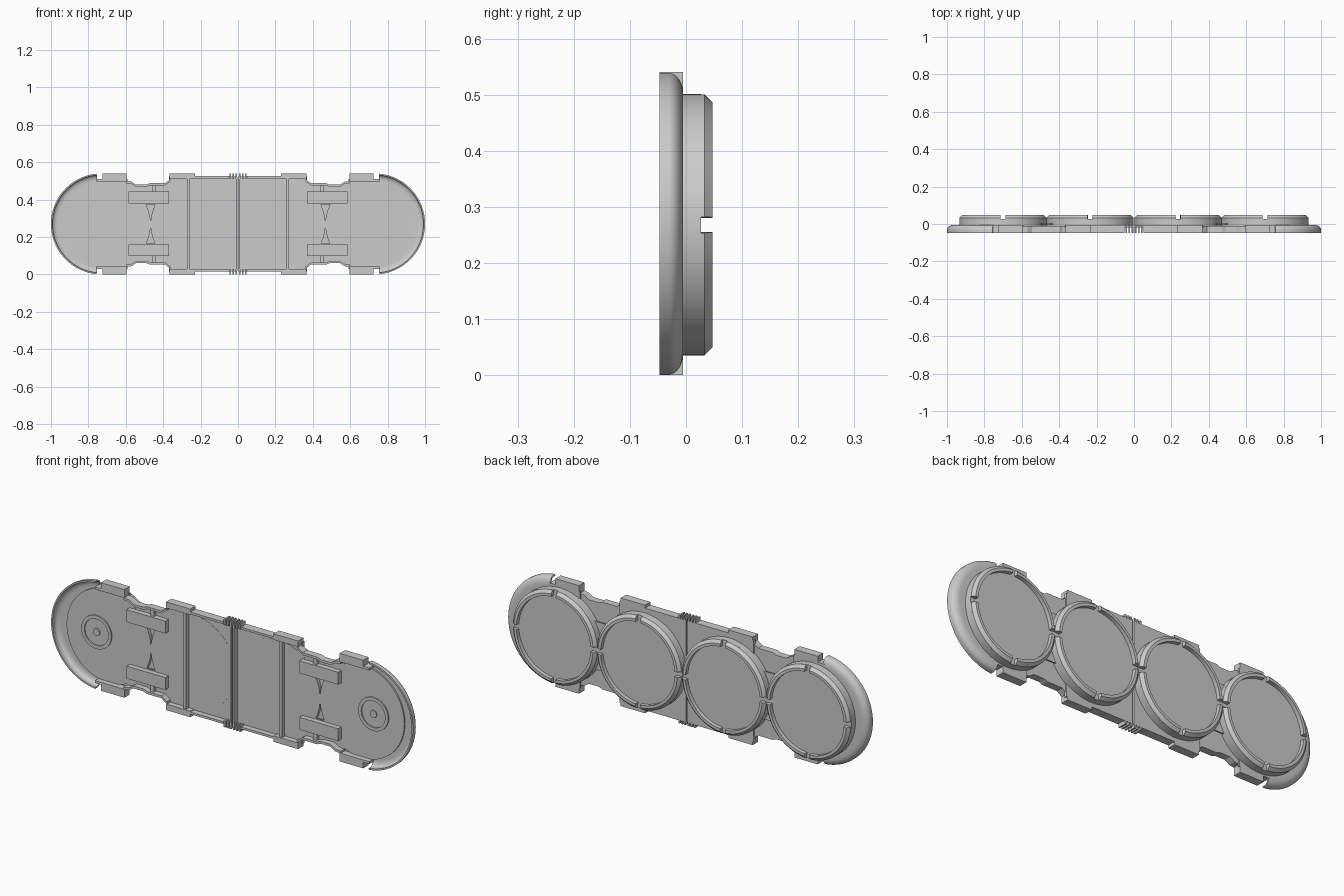
import bpy, bmesh
from math import cos, sin, pi, radians, asin

if "Cube" in bpy.data.objects:
    bpy.data.objects.remove(bpy.data.objects["Cube"])

CZ = 0.268          # height of the centre line
F, B = -0.047, -0.005   # front and back of the tray walls


def finish(name, bm, smooth=True):
    bmesh.ops.remove_doubles(bm, verts=bm.verts, dist=1e-6)
    bmesh.ops.recalc_face_normals(bm, faces=bm.faces)
    me = bpy.data.meshes.new(name)
    bm.to_mesh(me)
    bm.free()
    ob = bpy.data.objects.new(name, me)
    bpy.context.collection.objects.link(ob)
    if smooth:
        bpy.ops.object.select_all(action='DESELECT')
        ob.select_set(True)
        bpy.context.view_layer.objects.active = ob
        bpy.ops.object.shade_smooth_by_angle(angle=radians(30))
    return ob


def sweep(name, cx, cz, profile, a0=0, a1=360, n=72):
    """Turn a closed (radius, y) profile about the y direction."""
    bm = bmesh.new()
    full = abs(a1 - a0) >= 360
    rings = []
    for i in range(n if full else n + 1):
        a = radians(a0 + (a1 - a0) * i / n)
        rings.append([bm.verts.new((cx + r * cos(a), y, cz + r * sin(a))) for r, y in profile])
    m = len(profile)
    for i in range(n):
        p, q = rings[i], rings[(i + 1) % len(rings)]
        for j in range(m):
            k = (j + 1) % m
            if profile[j][0] == 0 and profile[k][0] == 0:
                continue
            if profile[j][0] == 0:
                bm.faces.new((p[j], p[k], q[k]))
            elif profile[k][0] == 0:
                bm.faces.new((p[j], p[k], q[j]))
            else:
                bm.faces.new((p[j], p[k], q[k], q[j]))
    if not full:
        bm.faces.new(rings[0])
        bm.faces.new(rings[-1][::-1])
    return finish(name, bm)


def prism(name, pts, y0, y1):
    """Extrude an (x, z) outline from y0 to y1."""
    bm = bmesh.new()
    a = [bm.verts.new((x, y0, z)) for x, z in pts]
    b = [bm.verts.new((x, y1, z)) for x, z in pts]
    bm.faces.new(a)
    bm.faces.new(b[::-1])
    for i in range(len(pts)):
        j = (i + 1) % len(pts)
        bm.faces.new((a[i], b[i], b[j], a[j]))
    return finish(name, bm, False)


def box(name, x0, x1, y0, y1, z0, z1):
    return prism(name, [(x0, z0), (x1, z0), (x1, z1), (x0, z1)], y0, y1)


# closed profiles
cup = [(0, -0.02), (0.233, -0.02), (0.233, 0.027), (0, 0.027)]
rim = [(0.205, 0.027), (0.233, 0.027), (0.233, 0.033), (0.219, 0.047), (0.205, 0.047)]
arc = [i * pi / 16 for i in range(9)]
dish = [(0.27, F)] + [(0.232 + 0.038 * cos(t), -0.031 + 0.026 * sin(t)) for t in arc]
dish += [(0.15, B), (0.15, -0.013)]
dish += [(0.232 + 0.030 * cos(t), -0.031 + 0.018 * sin(t)) for t in arc[::-1]] + [(0.262, F)]
gap = math_gap = asin(0.0135 / 0.22) * 180 / pi

for s, side in ((-1, "left"), (1, "right")):
    def sbox(part, x0, x1, y0, y1, z0, z1):
        box(side + "_" + part, s * x0, s * x1, y0, y1, z0, z1)

    # round cups with notched, chamfered rims
    for cx, pos in ((0.70, "outer"), (0.2345, "inner")):
        sweep(f"{side}_{pos}_cup", s * cx, CZ, cup)
        for q in range(4):
            sweep(f"{side}_{pos}_rim_{q}", s * cx, CZ, rim, q * 90 + gap, q * 90 + 90 - gap, 18)

    # rounded end shell
    a = 0 if s > 0 else 180
    sweep(side + "_end_shell", s * 0.73, 0.27, dish, a - 84.5, a + 84.5, 48)

    # button ring and pin on the end
    sweep(side + "_button_ring", s * 0.765, 0.273,
          [(0.066, -0.019), (0.066, -0.026), (0.083, -0.026), (0.083, -0.019)], n=40)
    sweep(side + "_button_pin", s * 0.765, 0.273,
          [(0, -0.019), (0.018, -0.019), (0.018, -0.026), (0, -0.026)], n=20)

    # floor plates
    sbox("outer_floor", 0.59, 0.76, -0.014, B, 0.03, 0.51)
    sbox("middle_floor", 0.004, 0.37, -0.019, B, 0.016, 0.524)
    sbox("neck_back", 0.40, 0.53, -0.004, 0.002, 0.15, 0.39)

    # upright ribs beside the centre seam and across the tray
    sbox("seam_wall", 0.003, 0.010, F, B, 0.02, 0.52)
    prism(side + "_cross_rib", [(s * 0.258, 0.022), (s * 0.272, 0.022),
                                (s * 0.272, 0.518), (s * 0.258, 0.518)], -0.04, -0.018)

    for up in (0, 1):
        def mz(z):
            return 0.54 - z if up else z

        end = "upper" if up else "lower"

        def eb(part, x0, x1, y0, y1, z0, z1):
            sbox(f"{end}_{part}", x0, x1, y0, y1, mz(z0), mz(z1))

        # edge blocks
        eb("outer_block", 0.595, 0.725, F, B, 0, 0.042)
        eb("inner_block", 0.23, 0.365, F, B, 0, 0.03)
        # tray edge walls
        eb("middle_wall", 0.05, 0.24, F, B, 0.015, 0.026)
        eb("slot_wall", 0.72, 0.758, F, B, 0.03, 0.042)
        # wavy neck strip with its edge wall
        edge = [(0.60, 0.04), (0.57, 0.044), (0.545, 0.06), (0.49, 0.06),
                (0.47, 0.052), (0.39, 0.052), (0.36, 0.03)]
        out = [(s * x, mz(z)) for x, z in edge]
        prism(f"{side}_{end}_neck_wall",
              out + [(s * x, mz(z + 0.012)) for x, z in edge[::-1]], F, -0.012)
        prism(f"{side}_{end}_neck_floor",
              out + [(s * 0.36, mz(0.165)), (s * 0.60, mz(0.165))], -0.019, -0.012)
        eb("neck_rib", 0.44, 0.46, -0.035, -0.015, 0.06, 0.11)
        # raised pads
        eb("pad", 0.37, 0.585, -0.045, -0.018, 0.098, 0.16)
        # small hinge fins
        for i, x in enumerate((0.006, 0.022, 0.038)):
            eb(f"hinge_fin_{i}", x, x + 0.008, F, B, 0.0, 0.03)
